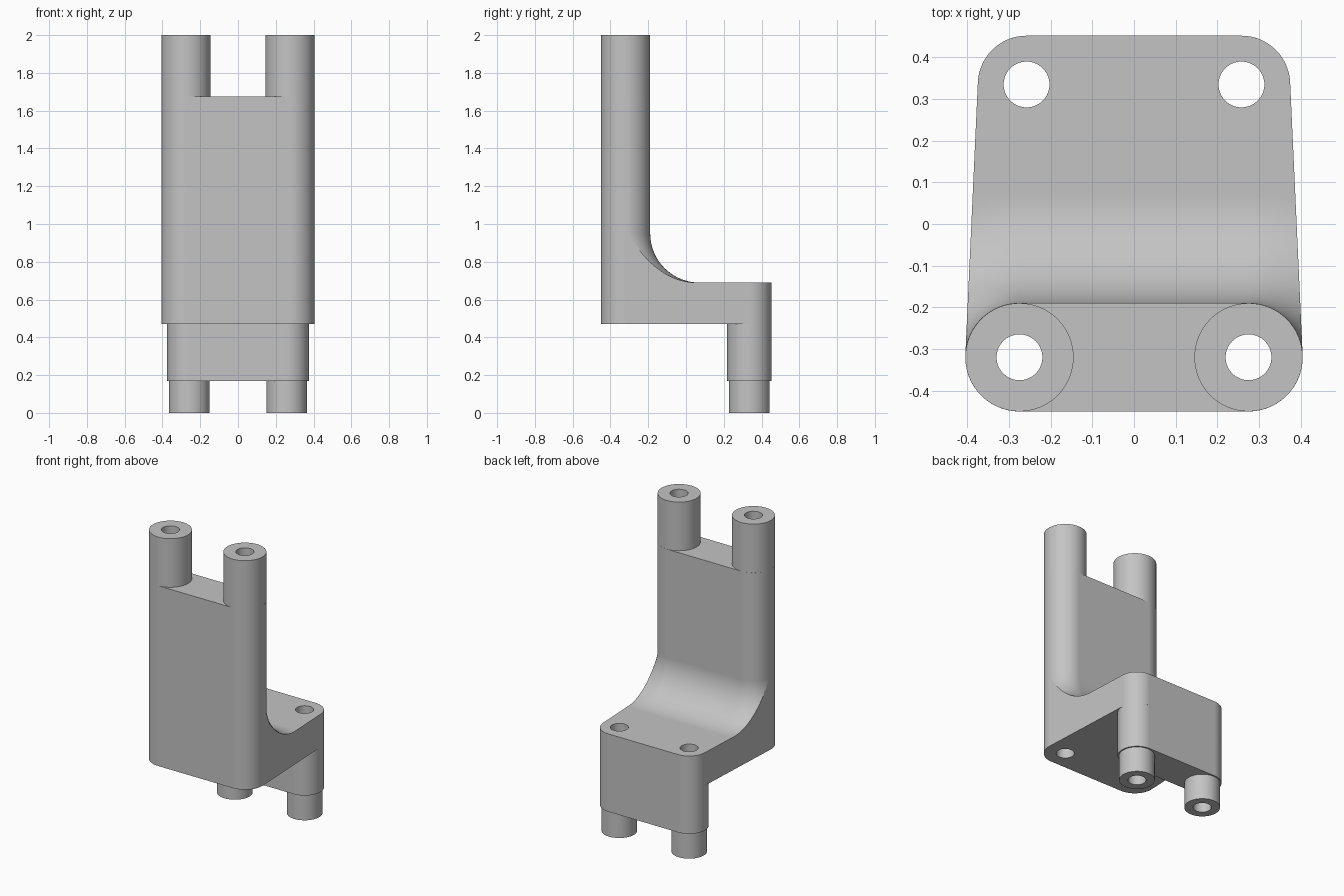
import bpy, bmesh
from math import sin, cos, pi, radians

cube = bpy.data.objects.get("Cube")
if cube:
    bpy.data.objects.remove(cube, do_unlink=True)

grey = bpy.data.materials.new("plain grey")
grey.use_nodes = True
colour = (0.55, 0.55, 0.55, 1)
grey.diffuse_color = colour
grey.node_tree.nodes["Principled BSDF"].inputs["Base Color"].default_value = colour

# Main sizes
FX, FY, FR = 0.275, -0.32, 0.13      # front posts
BX, BY, BR = 0.258, 0.335, 0.117     # back corners
HOLE = 0.055
Z_LEG, Z_PLATE, Z_SHELF, Z_WALL, Z_TOP = 0.17, 0.47, 0.69, 1.675, 2.0
FILLET = 0.26


def arc(cx, cy, r, a0, a1, n=24):
    angles = [radians(a0 + (a1 - a0) * i / n) for i in range(n + 1)]
    return [(cx + r * cos(a), cy + r * sin(a)) for a in angles]


def mirrored(half):
    """Close a right-hand half outline with its mirror image."""
    return half + [(-x, y) for x, y in reversed(half)]


def circle(cx, cy, r):
    return arc(cx, cy, r, 0, 360, 64)[:-1]


def loft(name, rings):
    """Solid through a stack of (outline, z) rings."""
    bm = bmesh.new()
    loops = [[bm.verts.new((x, y, z)) for x, y in pts] for pts, z in rings]
    n = len(loops[0])
    for lo, hi in zip(loops, loops[1:]):
        for i in range(n):
            j = (i + 1) % n
            bm.faces.new((lo[i], lo[j], hi[j], hi[i]))
    bm.faces.new(loops[0][::-1])
    bm.faces.new(loops[-1])
    bmesh.ops.recalc_face_normals(bm, faces=bm.faces)
    mesh = bpy.data.meshes.new(name)
    bm.to_mesh(mesh)
    bm.free()
    mesh.materials.append(grey)
    obj = bpy.data.objects.new(name, mesh)
    bpy.context.collection.objects.link(obj)
    return obj


def prism(name, outline, z0, z1):
    return loft(name, [(outline, z0), (outline, z1)])


def activate(obj):
    bpy.ops.object.select_all(action='DESELECT')
    obj.select_set(True)
    bpy.context.view_layer.objects.active = obj


def combine(obj, tool, operation):
    activate(obj)
    mod = obj.modifiers.new("cut", 'BOOLEAN')
    mod.operation, mod.solver, mod.object = operation, 'EXACT', tool
    bpy.ops.object.modifier_apply(modifier=mod.name)
    bpy.data.objects.remove(tool, do_unlink=True)


def bore(obj, cx, cy):
    combine(obj, prism("bore_cutter", circle(cx, cy, HOLE), -0.1, Z_TOP + 0.1), 'DIFFERENCE')


def finish(obj):
    activate(obj)
    bpy.ops.object.shade_smooth_by_angle(angle=radians(30))
    mod = obj.modifiers.new("even normals", 'WEIGHTED_NORMAL')
    mod.keep_sharp = True


# Body: tapered plate outline, trimmed to a wall that flares into the shelf
TANGENT = 2.6
plate_outline = mirrored(arc(FX, FY, FR, -90, TANGENT, 32) + arc(BX, BY, BR, TANGENT, 90))
body = prism("body", plate_outline, Z_PLATE, Z_WALL)


def flare(r):
    r += 0.0005
    return mirrored([(FX + r, FY - 2 * r)] + arc(FX, FY, r, 0, 90))


rings = [(flare(1.5), 0.3), (flare(1.5), Z_SHELF)]
STEPS = 20
for i in range(STEPS, -1, -1):
    t = pi / 2 * i / STEPS
    rings.append((flare(FR + FILLET * (1 - cos(t))), Z_SHELF + FILLET * (1 - sin(t))))
rings.append((flare(FR), Z_TOP))
combine(body, loft("flare_trim", rings), 'INTERSECT')

# Block under the back of the shelf
back_block = prism("back_block", mirrored(arc(BX, BY, BR, -90, 90, 32)), Z_LEG, Z_PLATE)

# Posts, legs and the holes through them
for side, s in (("left", 1), ("right", -1)):
    post = prism(side + "_post", circle(s * FX, FY, FR), Z_WALL, Z_TOP)
    leg = prism(side + "_leg", circle(s * BX, BY, 0.108), 0, Z_LEG)
    for part in (post, body):
        bore(part, s * FX, FY)
    for part in (leg, back_block, body):
        bore(part, s * BX, BY)
    finish(post)
    finish(leg)

finish(body)
finish(back_block)
